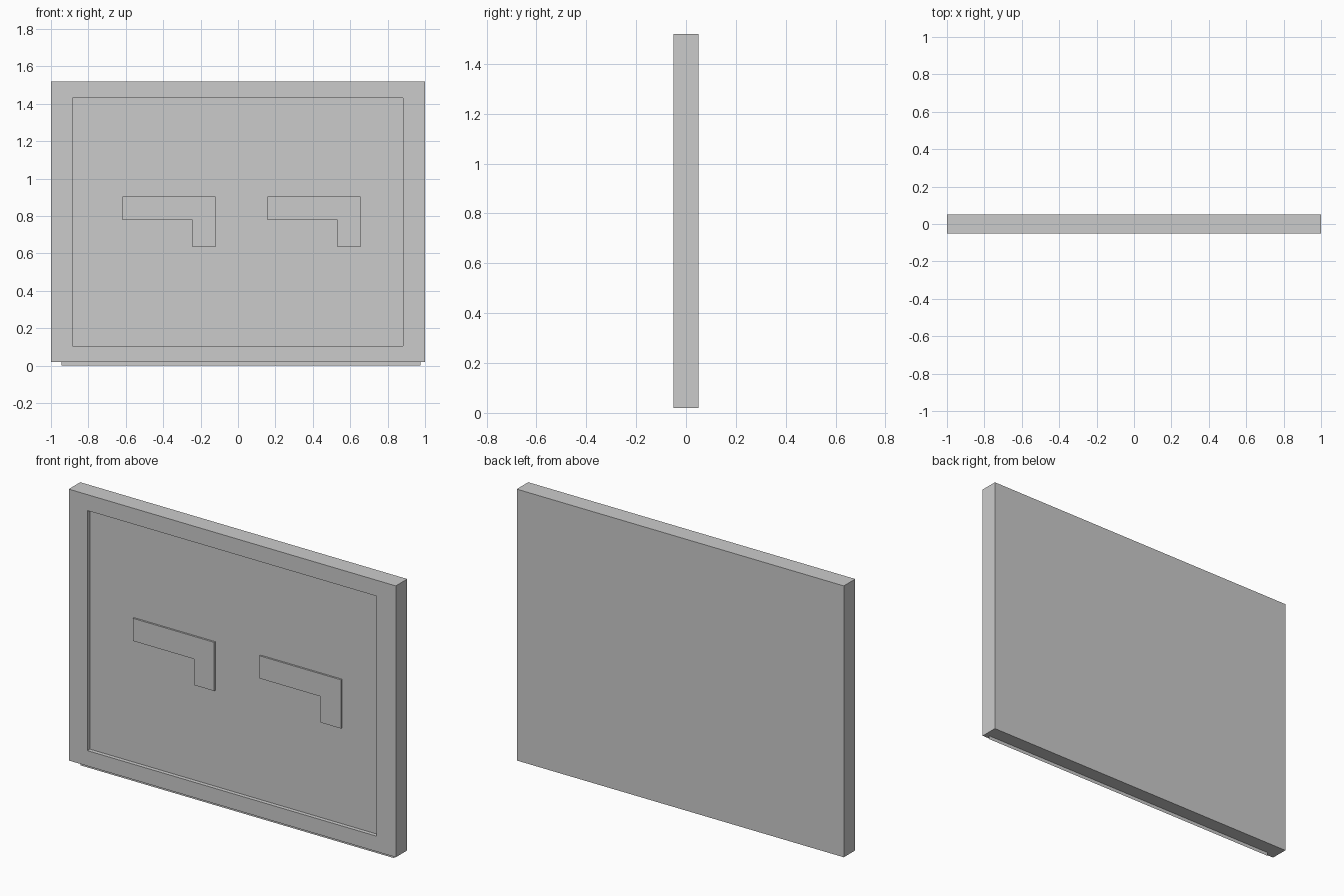
import bpy, bmesh

if "Cube" in bpy.data.objects:
    bpy.data.objects.remove(bpy.data.objects["Cube"])


def add_object(name, bm):
    bmesh.ops.recalc_face_normals(bm, faces=bm.faces)
    mesh = bpy.data.meshes.new(name)
    bm.to_mesh(mesh)
    bm.free()
    obj = bpy.data.objects.new(name, mesh)
    bpy.context.collection.objects.link(obj)
    return obj


def rect(x0, x1, z0, z1):
    return [(x0, z0), (x1, z0), (x1, z1), (x0, z1)]


def plate(name, outline, y_front, y_back):
    """Extrude an x-z outline from front to back."""
    bm = bmesh.new()
    face = bm.faces.new([bm.verts.new((x, y_front, z)) for x, z in outline])
    ext = bmesh.ops.extrude_face_region(bm, geom=[face])
    verts = [v for v in ext["geom"] if isinstance(v, bmesh.types.BMVert)]
    bmesh.ops.translate(bm, verts=verts, vec=(0, y_back - y_front, 0))
    return add_object(name, bm)


# Panel body with a shallow rectangular recess in the front
body = plate("panel_frame", rect(-1, 1, 0.02, 1.52), -0.05, 0.05)
cutter = plate("recess_cutter", rect(-0.886, 0.882, 0.105, 1.432), -0.1, -0.026)
cutter.hide_render = True
cutter.hide_set(True)
cut = body.modifiers.new("recess", "BOOLEAN")
cut.object = cutter
cut.operation = "DIFFERENCE"
cut.solver = "EXACT"

# Thin inset sheet: floor of the recess, its lower edge pokes out below the frame
bm = bmesh.new()
bm.faces.new([bm.verts.new((x, -0.028, z)) for x, z in rect(-0.944, 0.976, 0, 1.47)])
add_object("inset_sheet", bm)

# Two raised angled bars on the sheet
bar = [(0, 0.904), (0, 0.779), (0.374, 0.779),
       (0.374, 0.635), (0.498, 0.635), (0.498, 0.904)]
for name, x0 in (("left_angle_bar", -0.617), ("right_angle_bar", 0.158)):
    plate(name, [(x0 + x, z) for x, z in bar], -0.038, -0.027)
